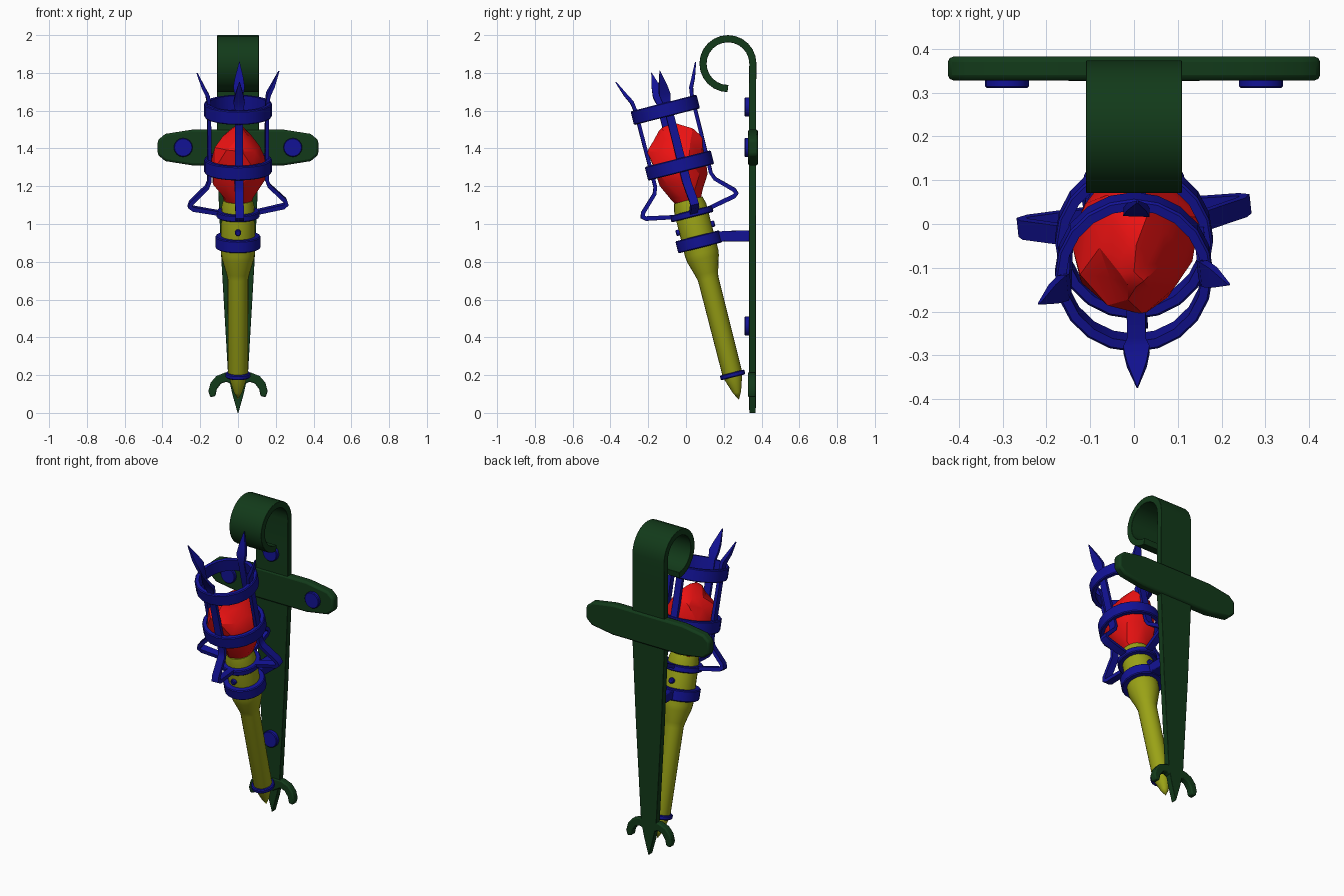
import bpy, bmesh, random
from math import sin, cos, pi, radians
from mathutils import Matrix, Vector

if "Cube" in bpy.data.objects:
    bpy.data.objects.remove(bpy.data.objects["Cube"])

random.seed(4)


def material(name, rgb):
    m = bpy.data.materials.new(name)
    m.diffuse_color = (*rgb, 1)
    m.use_nodes = True
    m.node_tree.nodes["Principled BSDF"].inputs["Base Color"].default_value = m.diffuse_color
    return m


GREEN = material("green_iron", (0.006, 0.042, 0.010))
BLUE = material("blue_metal", (0.006, 0.006, 0.30))
RED = material("red_flame", (0.85, 0.006, 0.006))
OLIVE = material("olive_wood", (0.32, 0.36, 0.008))

# Tilted torch frame: local z runs up the handle, -y faces front
TORCH = Matrix.Translation((0, 0.28, 0.07)) @ Matrix.Rotation(radians(14.25), 4, 'X')


def rot(deg, axis):
    return Matrix.Rotation(radians(deg), 4, axis)


def build(name, verts, faces, mat, M=Matrix(), angle=40, bevel=0):
    bm = bmesh.new()
    vs = [bm.verts.new(M @ Vector(v)) for v in verts]
    for f in faces:
        bm.faces.new([vs[i] for i in f])
    bmesh.ops.remove_doubles(bm, verts=bm.verts, dist=1e-5)
    bmesh.ops.recalc_face_normals(bm, faces=bm.faces)
    me = bpy.data.meshes.new(name)
    bm.to_mesh(me)
    bm.free()
    ob = bpy.data.objects.new(name, me)
    bpy.context.collection.objects.link(ob)
    me.materials.append(mat)
    if bevel:
        b = ob.modifiers.new("bevel", 'BEVEL')
        b.width, b.segments, b.limit_method = bevel, 2, 'ANGLE'
        b.angle_limit = radians(40)
    if angle:
        bpy.context.view_layer.objects.active = ob
        ob.select_set(True)
        bpy.ops.object.shade_smooth_by_angle(angle=radians(angle))
        ob.select_set(False)
    return ob


def lathe(name, prof, mat, M=TORCH, n=20, closed=False):
    k = len(prof)
    verts = [(r * cos(2 * pi * i / n), r * sin(2 * pi * i / n), z)
             for i in range(n) for r, z in prof]
    faces = [(i * k + j, (i + 1) % n * k + j, (i + 1) % n * k + (j + 1) % k, i * k + (j + 1) % k)
             for i in range(n) for j in range(k if closed else k - 1)]
    return build(name, verts, faces, mat, M)


def ring(name, s, r, h, t):
    c = 0.005
    a, b, lo, hi = r - t, r, s - h / 2, s + h / 2
    return lathe(name, [(a, lo), (b - c, lo), (b, lo + c), (b, hi - c), (b - c, hi), (a, hi)],
                 BLUE, closed=True)


def strip(name, pts, mat, M, bevel=0):
    """Flat bar swept along (u, z, width, thickness) points; width lies along local y."""
    verts, faces = [], []
    for i, (u, z, w, t) in enumerate(pts):
        p, q = pts[max(i - 1, 0)], pts[min(i + 1, len(pts) - 1)]
        d = Vector((q[0] - p[0], q[1] - p[1])).normalized()
        nx, nz = d.y * t / 2, -d.x * t / 2
        verts += [(u + a * nx, b * w / 2, z + a * nz) for a, b in ((1, 1), (1, -1), (-1, -1), (-1, 1))]
    for i in range(len(pts) - 1):
        faces += [(4 * i + j, 4 * i + (j + 1) % 4, 4 * i + 4 + (j + 1) % 4, 4 * i + 4 + j) for j in range(4)]
    e = 4 * len(pts) - 4
    faces += [(0, 1, 2, 3), (e, e + 1, e + 2, e + 3)]
    return build(name, verts, faces, mat, M, bevel=bevel)


def slab(name, outline, y0, y1, mat, bevel=0):
    n = len(outline)
    verts = [(x, y, z) for y in (y0, y1) for x, z in outline]
    faces = [tuple(range(n)), tuple(range(n, 2 * n))]
    faces += [(i, (i + 1) % n, n + (i + 1) % n, n + i) for i in range(n)]
    return build(name, verts, faces, mat, bevel=bevel)


# Back plate, tapering to a point, with a rolled hook at the top
plate = [(0.352, 0.0, 0.004, 0.034), (0.352, 0.10, 0.06, 0.036), (0.352, 0.2, 0.105, 0.036),
         (0.352, 0.8, 0.175, 0.036), (0.352, 1.3, 0.22, 0.038), (0.352, 1.7, 0.22, 0.038)]
plate += [(0.222 + 0.132 * cos(radians(a)), 1.849 + 0.132 * sin(radians(a)), 0.22, 0.038)
          for a in range(0, 275, 15)]
strip("back_plate", plate, GREEN, rot(90, 'Z'), bevel=0.007)

# Crossbar with tapered ends
quarter = [(0.425, 0.038), (0.385, 0.072), (0.24, 0.095)]
right = [(x, -z) for x, z in quarter[::-1]] + quarter[:]
right = right[:3] + quarter
outline = right + [(-x, -z) for x, z in right]
slab("crossbar", [(x, 1.405 + z) for x, z in outline], 0.328, 0.382, GREEN, bevel=0.012)

# Curled claws at the foot
claw = [(0.0, 0.215), (0.07, 0.213), (0.115, 0.195), (0.145, 0.16), (0.157, 0.115), (0.147, 0.083),
        (0.12, 0.088), (0.112, 0.125), (0.09, 0.155), (0.06, 0.165), (0.0, 0.13)]
for sx, side in ((1, "right"), (-1, "left")):
    slab(side + "_claw", [(sx * x, z) for x, z in claw], 0.327, 0.37, GREEN, bevel=0.007)

# Plate rivets
for i, (x, z) in enumerate(((-0.29, 1.405), (0.29, 1.405), (0, 1.62), (0, 0.46))):
    lathe(f"plate_rivet_{i}", [(0, -0.03), (0.05, -0.03), (0.05, 0.018), (0.046, 0.022), (0, 0.022)],
          BLUE, Matrix.Translation((x, 0.332, z)) @ rot(90, 'X'), n=16)

# Handle
lathe("handle", [(0, 0), (0.022, 0.04), (0.053, 0.135), (0.055, 0.66), (0.062, 0.69), (0.086, 0.77),
                 (0.09, 0.80), (0.088, 1.05), (0.078, 1.09), (0, 1.09)], OLIVE)

# Handle bands and cage hoops
ring("tip_band", 0.135, 0.067, 0.026, 0.02)
ring("clamp_band", 0.862, 0.12, 0.066, 0.034)
ring("collar_band", 1.015, 0.115, 0.036, 0.03)
ring("middle_hoop", 1.279, 0.18, 0.075, 0.025)
ring("top_hoop", 1.583, 0.18, 0.075, 0.025)

# Arm joining the clamp to the plate
strip("clamp_arm", [(0.15, 0.925, 0.07, 0.055), (0.20, 0.936, 0.07, 0.055), (0.335, 0.936, 0.07, 0.06)],
      BLUE, rot(90, 'Z'), bevel=0.005)

# Small handle pins, front and back
for a, side in ((90, "front"), (-90, "back")):
    lathe(side + "_pin", [(0, 0), (0.017, 0), (0.017, 0.102), (0.012, 0.106), (0, 0.106)], BLUE,
          TORCH @ Matrix.Translation((0, 0, 0.936)) @ rot(a, 'X'), n=10)

# Four cage bars with kicked-out feet and spear tips
bar = [(0.10, 1.022, 0.04, 0.022), (0.24, 1.050, 0.045, 0.024), (0.256, 1.062, 0.045, 0.024),
       (0.250, 1.082, 0.045, 0.022), (0.165, 1.165, 0.045, 0.02), (0.152, 1.20, 0.045, 0.019),
       (0.155, 1.62, 0.042, 0.019), (0.162, 1.665, 0.06, 0.02), (0.185, 1.71, 0.045, 0.018),
       (0.218, 1.79, 0.003, 0.006)]
for a, side in ((6, "right"), (88, "back"), (186, "left"), (272, "front")):
    strip(side + "_cage_bar", bar, BLUE, TORCH @ rot(a, 'Z'))

# Faceted flame: lumpy rings ending in a ridge (s, x radius, y radius, y offset)
rows = [(1.05, 0.055, 0.055, 0), (1.115, 0.085, 0.085, 0), (1.20, 0.135, 0.135, 0),
        (1.30, 0.148, 0.145, 0), (1.385, 0.122, 0.148, 0), (1.44, 0.075, 0.115, 0.02), (1.485, 0.03, 0.055, -0.01)]
n = 9
verts, faces = [], []
for k, (s, rx, ry, oy) in enumerate(rows):
    for i in range(n):
        a = 2 * pi * (i + 0.5 * (k % 2)) / n
        g = random.uniform(0.92, 1.08)
        verts.append((rx * g * cos(a), oy + ry * g * sin(a), s + random.uniform(-0.012, 0.012)))
for k in range(len(rows) - 1):
    for i in range(n):
        j = (i + 1) % n
        a, b, c, d = k * n + i, k * n + j, k * n + n + j, k * n + n + i
        faces += [(a, b, d), (b, c, d)] if k % 2 == 0 else [(a, b, c), (a, c, d)]
top = len(verts)
verts += [(0, -0.02, 1.50), (0, 0, 1.04)]
faces += [((len(rows) - 1) * n + i, (len(rows) - 1) * n + (i + 1) % n, top) for i in range(n)]
faces += [((i + 1) % n, i, top + 1) for i in range(n)]
build("flame", verts, faces, RED, TORCH, angle=25)
